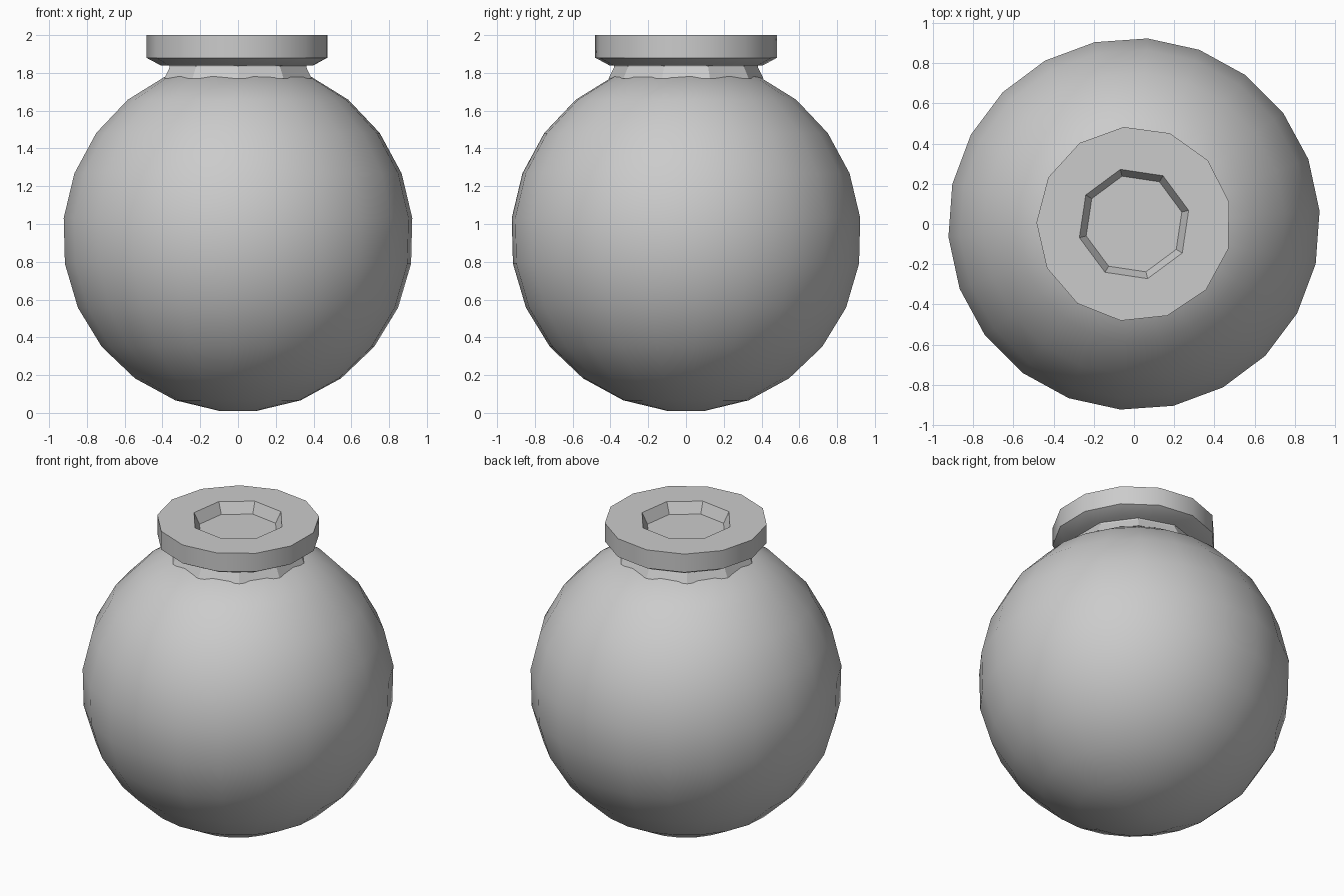
import bpy, bmesh
from math import sin, cos, pi, radians

cube = bpy.data.objects.get("Cube")
if cube:
    bpy.data.objects.remove(cube, do_unlink=True)

grey = bpy.data.materials.new("plain_grey")
grey.use_nodes = True
colour = (0.6, 0.6, 0.6, 1)
grey.diffuse_color = colour
grey.node_tree.nodes["Principled BSDF"].inputs["Base Color"].default_value = colour


def lathe(name, rings, smooth_angle):
    """Skin a list of (radius, height, sides, phase) rings; equal side counts are
    joined by quads, unequal ones by triangles. Both ends are capped."""
    bm = bmesh.new()
    loops = []
    for r, z, n, phase in rings:
        loops.append([bm.verts.new((r * cos(radians(phase) + 2 * pi * i / n),
                                    r * sin(radians(phase) + 2 * pi * i / n), z))
                      for i in range(n)])
    for a, b in zip(loops, loops[1:]):
        n = len(a)
        if n == len(b):
            for i in range(n):
                bm.faces.new((a[i], a[(i + 1) % n], b[(i + 1) % n], b[i]))
        else:
            i = j = 0
            m = len(b)
            while i < n or j < m:
                if j >= m or (i < n and (i + 1) / n <= (j + 1) / m):
                    bm.faces.new((a[i % n], a[(i + 1) % n], b[j % m]))
                    i += 1
                else:
                    bm.faces.new((a[i % n], b[(j + 1) % m], b[j % m]))
                    j += 1
    bm.faces.new(loops[0][::-1])
    bm.faces.new(loops[-1])
    bmesh.ops.recalc_face_normals(bm, faces=bm.faces)
    mesh = bpy.data.meshes.new(name)
    bm.to_mesh(mesh)
    bm.free()
    obj = bpy.data.objects.new(name, mesh)
    bpy.context.collection.objects.link(obj)
    mesh.materials.append(grey)
    bpy.ops.object.select_all(action="DESELECT")
    obj.select_set(True)
    bpy.context.view_layer.objects.active = obj
    bpy.ops.object.shade_smooth_by_angle(angle=radians(smooth_angle))
    return obj


# Round body, open-topped arc from the base up to the shoulder
R, MID, SIDES = 0.93, 0.935, 22
arc = [radians(-90 + 6 + 15 * i) for i in range(10)] + [radians(65.5)]
lathe("round_body",
      [(R * cos(a), MID + R * sin(a), SIDES, 4) for a in arc], 40)

# Faceted neck, pinched under the collar
lathe("neck", [(0.41, 1.77, 10, 18), (0.38, 1.83, 10, 18), (0.38, 1.88, 10, 18)], 20)

# Collar with a chamfered underside and an eight-sided recess in its top
lathe("collar", [(0.41, 1.84, 13, 13), (0.485, 1.88, 13, 13), (0.485, 2.0, 13, 13),
                 (0.28, 2.0, 8, 14), (0.245, 1.93, 8, 14)], 30)
